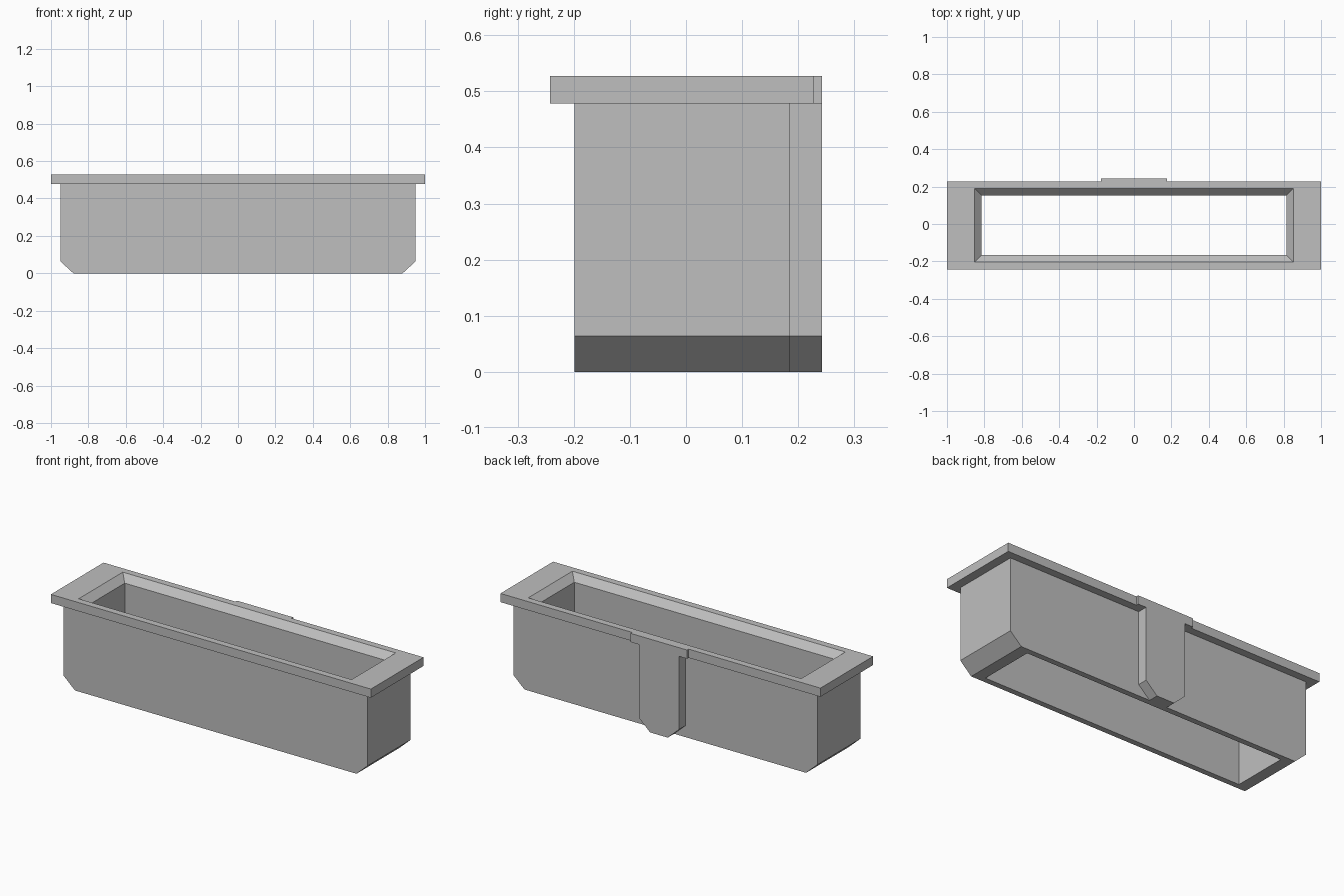
import bpy
import bmesh

cube = bpy.data.objects.get("Cube")
if cube:
    bpy.data.objects.remove(cube, do_unlink=True)

grey = bpy.data.materials.new("plain grey")
grey.use_nodes = True
COLOUR = (0.52, 0.52, 0.52, 1)
grey.diffuse_color = COLOUR
grey.node_tree.nodes["Principled BSDF"].inputs["Base Color"].default_value = COLOUR

# Key sizes
RIM_BOTTOM, RIM_TOP = 0.478, 0.527
CHAMFER_X, CHAMFER_Z = 0.07, 0.064
MID_Y = -0.007
BODY_BACK, RIM_BACK, TAB_BACK = 0.185, 0.228, 0.242


def finish(name, bm):
    bmesh.ops.recalc_face_normals(bm, faces=bm.faces)
    mesh = bpy.data.meshes.new(name)
    bm.to_mesh(mesh)
    bm.free()
    mesh.materials.append(grey)
    obj = bpy.data.objects.new(name, mesh)
    bpy.context.collection.objects.link(obj)
    return obj


def rectangular_loft(name, sections):
    """Closed shell swept through rectangles given as (half x, half y, z)."""
    bm = bmesh.new()
    loops = [[bm.verts.new((sx * hx, MID_Y + sy * hy, z))
              for sx, sy in ((-1, -1), (1, -1), (1, 1), (-1, 1))]
             for hx, hy, z in sections]
    for a, b in zip(loops, loops[1:] + loops[:1]):
        for i in range(4):
            j = (i + 1) % 4
            bm.faces.new((a[i], a[j], b[j], b[i]))
    return finish(name, bm)


def mirrored_prism(name, half_profile, y0, y1):
    """Extrude a profile, mirrored about x = 0, from y0 to y1."""
    points = half_profile + [(-x, z) for x, z in reversed(half_profile)]
    bm = bmesh.new()
    face = bm.faces.new([bm.verts.new((x, y0, z)) for x, z in points])
    moved = bmesh.ops.extrude_face_region(bm, geom=[face], use_keep_orig=True)
    verts = [v for v in moved["geom"] if isinstance(v, bmesh.types.BMVert)]
    bmesh.ops.translate(bm, verts=verts, vec=(0, y1 - y0, 0))
    return finish(name, bm)


# Open trough with chamfered ends, overhanging rim and bevelled mouth
half_y = BODY_BACK - MID_Y
rim_y = RIM_BACK - MID_Y
rectangular_loft("trough_shell", [
    (0.815, 0.16, 0),
    (0.95 - CHAMFER_X, half_y, 0),
    (0.95, half_y, CHAMFER_Z),
    (0.95, half_y, RIM_BOTTOM),
    (1, rim_y, RIM_BOTTOM),
    (1, rim_y, RIM_TOP),
    (0.853, 0.197, RIM_TOP),
    (0.815, 0.16, RIM_TOP - 0.038),
])

# Back rib below the rim, and the wider pad on the rim above it
mirrored_prism("back_rib", [
    (0.125 - CHAMFER_X, 0), (0.125, CHAMFER_Z), (0.125, RIM_BOTTOM)],
    BODY_BACK, TAB_BACK)
mirrored_prism("back_rim_pad", [
    (0.176, RIM_BOTTOM), (0.176, RIM_TOP)], RIM_BACK, TAB_BACK)
